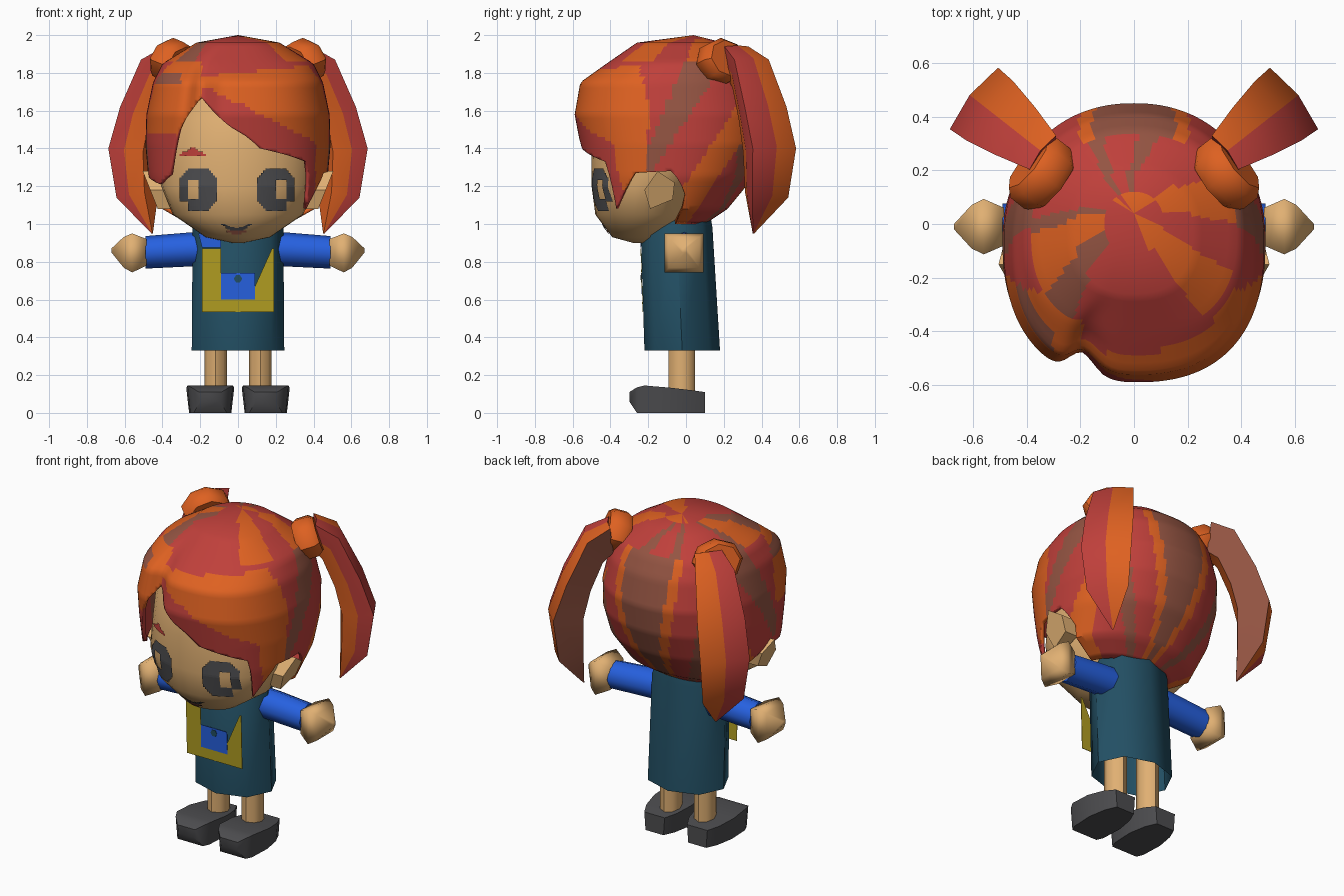
import bpy, bmesh, math
from mathutils import Vector

if "Cube" in bpy.data.objects:
    bpy.data.objects.remove(bpy.data.objects["Cube"])

COLOURS = {
    "skin": (.88, .69, .45), "orange_hair": (.87, .38, .13), "red_hair": (.75, .25, .23),
    "brown_hair": (.58, .33, .26), "blue_cloth": (.15, .38, .88), "teal_cloth": (.135, .31, .39),
    "yellow_cloth": (.70, .62, .13), "dark_grey": (.30, .30, .31)}
MATS = {}
for n, c in COLOURS.items():
    MATS[n] = bpy.data.materials.new(n)
    MATS[n].diffuse_color = (*[((v + .055) / 1.055) ** 2.4 for v in c], 1)
HAIR = ["red_hair", "orange_hair", "brown_hair"]


def make(name, verts, faces, mats, rule=None, smooth=40, recalc=True):
    me = bpy.data.meshes.new(name)
    me.from_pydata([tuple(v) for v in verts], [], faces)
    bm = bmesh.new()
    bm.from_mesh(me)
    if rule:
        for f in bm.faces:
            f.material_index = rule(f)
    bmesh.ops.remove_doubles(bm, verts=bm.verts, dist=1e-4)
    if recalc:
        bmesh.ops.recalc_face_normals(bm, faces=bm.faces)
    bm.to_mesh(me)
    bm.free()
    for m in mats:
        me.materials.append(MATS[m])
    ob = bpy.data.objects.new(name, me)
    bpy.context.collection.objects.link(ob)
    if smooth:
        bpy.ops.object.select_all(action='DESELECT')
        ob.select_set(True)
        bpy.context.view_layer.objects.active = ob
        bpy.ops.object.shade_smooth_by_angle(angle=math.radians(smooth))
    return ob


def loft(name, rings, mats, open_start=False, **kw):
    """Skin a list of equal rings and cap the ends."""
    n = len(rings[0])
    faces = [(j*n + i, j*n + (i+1) % n, (j+1)*n + (i+1) % n, (j+1)*n + i)
             for j in range(len(rings) - 1) for i in range(n)]
    faces.append(tuple(range(len(rings)*n - n, len(rings)*n)))
    if not open_start:
        faces.append(tuple(range(n)))
    return make(name, [p for r in rings for p in r], faces, mats, **kw)


def lerp(table, k):
    """Linear lookup in rows of (key, value, ...)."""
    for a, b in zip(table, table[1:]):
        if k <= b[0]:
            f = max(0, (k - a[0]) / (b[0] - a[0]))
            return [p + (q - p) * f for p, q in zip(a[1:], b[1:])]
    return list(table[-1][1:])


def outline(table, t, z, p):
    """Point at angle t (0 = front) on a rounded outline; rows are z, half width, front, back."""
    a, yf, yb = lerp(table, z)
    s, c = math.sin(math.radians(t)), math.cos(math.radians(t))
    return Vector((a * math.copysign(abs(s)**p, s),
                   (yf+yb)/2 - (yb-yf)/2 * math.copysign(abs(c)**p, c), z))


# head
HEAD = [(.90, .03, -.28, -.2), (.93, .17, -.39, -.1), (1.05, .345, -.48, .04), (1.2, .405, -.5, .06),
        (1.4, .43, -.5, .3), (1.55, .42, -.48, .3), (1.72, .34, -.41, .25)]
loft("head", [[outline(HEAD, i*360/32, r[0], 1) for i in range(32)] for r in HEAD], ["skin"])


# painted face details, laid on the head surface
def patch(name, mat, x0, x1, z0, z1, nx, nz, inside):
    def pt(i, j):
        x, z = x0 + (x1-x0)*i/nx, z0 + (z1-z0)*j/nz
        a, yf, yb = lerp(HEAD, z)
        return (x, (yf+yb)/2 - (yb-yf)/2*math.sqrt(max(0, 1-(x/a)**2)) - .007, z)
    verts, faces = [], []
    for i in range(nx):
        for j in range(nz):
            if inside((i+.5)/nx, (j+.5)/nz):
                k = len(verts)
                verts += [pt(i, j), pt(i+1, j), pt(i+1, j+1), pt(i, j+1)]
                faces.append((k, k+1, k+2, k+3))
    make(name, verts, faces, [mat], smooth=0, recalc=False)


def eye(u, v):
    body = abs(2*u-1)**2.8 + abs(2*v-1)**2.8 < 1 and not (v < .2 and u > .76)
    return body and not (.50 < u < .78 and .28 < v < .72)


patch("right_eye", "dark_grey", .10, .30, 1.07, 1.295, 18, 18, eye)
patch("left_eye", "dark_grey", -.31, -.11, 1.07, 1.295, 18, 18, lambda u, v: eye(1-u, v))
patch("mouth", "dark_grey", -.09, .075, .955, 1.0, 14, 8,
      lambda u, v: 3.2*(u-.5)**2 < v - .2 and v < .55 + 3.2*(u-.5)**2)
patch("lip", "brown_hair", -.06, .045, .945, .966, 8, 2, lambda u, v: v > .5 or abs(u-.5) < .3)
patch("brow", "red_hair", -.31, -.17, 1.36, 1.405, 10, 4, lambda u, v: v < 1.1 - 2*abs(u-.5))

# hair cap: lower edge height per angle forms the fringe, parting and side lock
CAP = [(1.0, .28, -.4, .10), (1.08, .425, -.50, .22), (1.25, .475, -.53, .36), (1.42, .49, -.56, .43),
       (1.58, .485, -.59, .45), (1.75, .45, -.56, .41), (1.85, .40, -.42, .35),
       (1.96, .22, -.26, .2), (2.0, 0, .04, .04)]
EDGE = [(-180, 1.0), (-110, 1.0), (-105, 1.18), (-85, 1.25), (-60, 1.21), (-45, 1.26), (-35, 1.5),
        (-20, 1.67), (10, 1.4), (45, 1.33), (55, 1.08), (70, 1.27), (90, 1.28), (105, 1.15),
        (110, 1.0), (180, 1.0)]
angles = [-180 + 2.5*i for i in range(145)]
levels = [2.0 - .02*i for i in range(51)]
# colour bands as (upper limit, hair colour) around the crown and round the back
CROWN = [(-165, 0), (-150, 2), (-80, 0), (-70, 2), (-40, 1), (-22, 2), (35, 0), (58, 1),
         (80, 0), (104, 1), (150, 0), (165, 2), (181, 0)]
BACK = [(132, 0), (143, 2), (160, 0), (167, 1), (200, 2)]


def band(table, k):
    return next(m for lim, m in table if k < lim)


def hair_point(t, z):
    z = max(z, lerp(EDGE, t)[0])
    p = outline(CAP, t, z, .82 if abs(t) < 90 else .92)
    part = .13 * math.exp(-((t+20)/9)**2) * max(0, min(1, (1.95-z)/.15))
    return Vector((p.x, p.y * (1-part), z))


def strands(f):
    """Broad locks in front, slanted strands at the sides, wedges at the back and crown."""
    c = f.calc_center_median()
    if c.z > 1.87:
        return band(CROWN, math.degrees(math.atan2(c.x + .05, .08 - c.y)))
    t = math.degrees(math.atan2(c.x, -c.y - .06))
    if c.y < -.2 - .25*max(0, c.z - 1.65):
        if c.x > -.19:    # right side of the parting
            return 0 if c.z < 1.64 - .5*c.x and c.x < .41 or c.z > 1.80 + .1*c.x else 1
        return 0 if c.z < 1.48 else 2 if 1.74 < c.z < 1.80 and c.x < -.3 else 1
    u = c.y - .66*(c.z - 1.4)
    if u < .27 and c.y < .3:
        low = -.2 - .25*(c.z - 1.4)
        return 0 if u < low else 2 if u < -.1 else 0 if u < .12 else 1
    return band(BACK, min(199, abs(t) + 18*(c.z - 1.4)))


n = len(angles)
cap = make("hair_cap", [hair_point(t, z) for z in levels for t in angles],
           [(j*n+i, (j+1)*n+i, (j+1)*n+i+1, j*n+i+1) for j in range(len(levels)-1) for i in range(n-1)],
           HAIR, rule=strands, smooth=35, recalc=False)
sol = cap.modifiers.new("thickness", 'SOLIDIFY')
sol.thickness, sol.offset = .02, -1

# pigtail rows: outer radius and height, inner radius and height, half width
TAIL = [(.43, 1.94, .41, 1.77, .08), (.56, 1.87, .47, 1.72, .115), (.68, 1.62, .54, 1.55, .14),
        (.755, 1.40, .58, 1.38, .145), (.72, 1.14, .58, 1.17, .12), (.577, .95, .572, .951, .004)]
TAIL_COLOURS = [0, 1, 2, 1, 1, 0]
EAR = [(-.22, 1.18), (-.15, 1.28), (-.06, 1.22), (-.07, 1.13), (-.19, 1.08)]
# shoe rows: y, bottom, top, half width
SHOE = [(-.30, .06, .11, .06), (-.26, 0, .135, .10), (-.22, 0, .145, .12), (-.08, 0, .133, .127),
        (.03, 0, .12, .105), (.10, 0, .11, .07)]

for side, sx in (("right", 1), ("left", -1)):
    d, w = Vector((.79*sx, .62, 0)), Vector((-.62*sx, .79, 0))
    up = Vector((0, 0, 1))
    # pigtail
    rings = []
    for ro, zo, ri, zi, hw in TAIL:
        o, i = d*ro + up*zo, d*ri + up*zi
        rings.append([o - w*hw, o + (d + up*.5)*hw*.14, o + w*hw, i + w*hw*.5, i - w*hw*.5,
                      (o + i)/2 - w*hw*.85])
    tail = loft(side + "_pigtail", rings, HAIR, smooth=45)
    for p in tail.data.polygons:
        if p.index < 30:
            p.material_index = TAIL_COLOURS[p.index % 6]
    # hair bobble
    c, axis = Vector((.35*sx, .19, 1.86)), Vector((.74*sx, .58, .30)).normalized()
    v = axis.cross(w).normalized()
    loft(side + "_bobble",
         [[c + axis*a + (w*math.cos(k*math.pi/4)*1.15 + v*math.sin(k*math.pi/4))*r for k in range(8)]
          for a, r in ((-.07, .105), (-.04, .122), (.03, .122), (.06, .10))], ["orange_hair"])
    # ear
    loft(side + "_ear", [[(.36*sx, y, z) for y, z in EAR],
                         [((.425 + .40*(z-1.08))*sx, y, z) for y, z in EAR]], ["skin"], smooth=0)

    # sleeve and hand
    def section(x, z, r, k):
        return [(x*sx, -.01 + r*math.cos(math.tau*i/k + math.pi/4),
                 z + r*math.sin(math.tau*i/k + math.pi/4)) for i in range(k)]
    loft(side + "_sleeve", [section(.15, .87, .09, 8), section(.26, .865, .09, 8),
                            section(.49, .85, .086, 8)], ["blue_cloth"], smooth=60)
    loft(side + "_hand", [section(.485, .85, .10, 4), section(.56, .847, .146, 4),
                          section(.605, .85, .115, 4), section(.67, .86, .015, 4)],
         ["skin"], smooth=95)
    # leg and shoe
    loft(side + "_leg", [[((.118 + .06*math.cos(i*math.pi/4))*sx, -.022 + .07*math.sin(i*math.pi/4), z)
                          for i in range(8)] for z in (.08, .6)], ["skin"], smooth=50)
    loft(side + "_shoe", [[((.147 + k*h)*sx, y, z) for k, z in
                           ((-.88, z0), (.88, z0), (1, z1), (-1, z1))] for y, z0, z1, h in SHOE],
         ["dark_grey"], smooth=50)

# tunic, open underneath, with its back edge leaning in towards the neck
TUNIC = [(.33, .245, -.22, .18), (.98, .24, -.24, .14), (1.04, .21, -.2, .13)]
loft("tunic", [[outline(TUNIC, i*45, r[0], .95) for i in range(8)] for r in TUNIC],
     ["teal_cloth"], open_start=True, smooth=50)


# apron, pocket, button and collar plates, leaning with the tunic front
def plate(name, pts, gap, mat):
    loft(name, [[(x, -.22 - .031*(z-.33) - gap + k, z) for x, z in pts] for k in (0, .003)],
         [mat], smooth=0)


plate("apron", [(-.19, .535), (.19, .535), (.19, .87), (.18, .87), (.09, .67), (.09, .60),
                (-.09, .60), (-.09, .87), (-.19, .87)], .004, "yellow_cloth")
plate("pocket", [(-.09, .60), (.09, .60), (.09, .74), (-.09, .74)], .005, "blue_cloth")
plate("button", [(.022*math.cos(i*math.pi/3), .71 + .022*math.sin(i*math.pi/3)) for i in range(6)],
      .008, "teal_cloth")
plate("collar", [(-.19, .875), (-.09, .875), (-.09, .95), (-.21, .95)], .003, "blue_cloth")

for m in bpy.data.materials:
    if m.users and not m.is_grease_pencil:
        m.use_nodes = True
        m.node_tree.nodes["Principled BSDF"].inputs["Base Color"].default_value = m.diffuse_color
